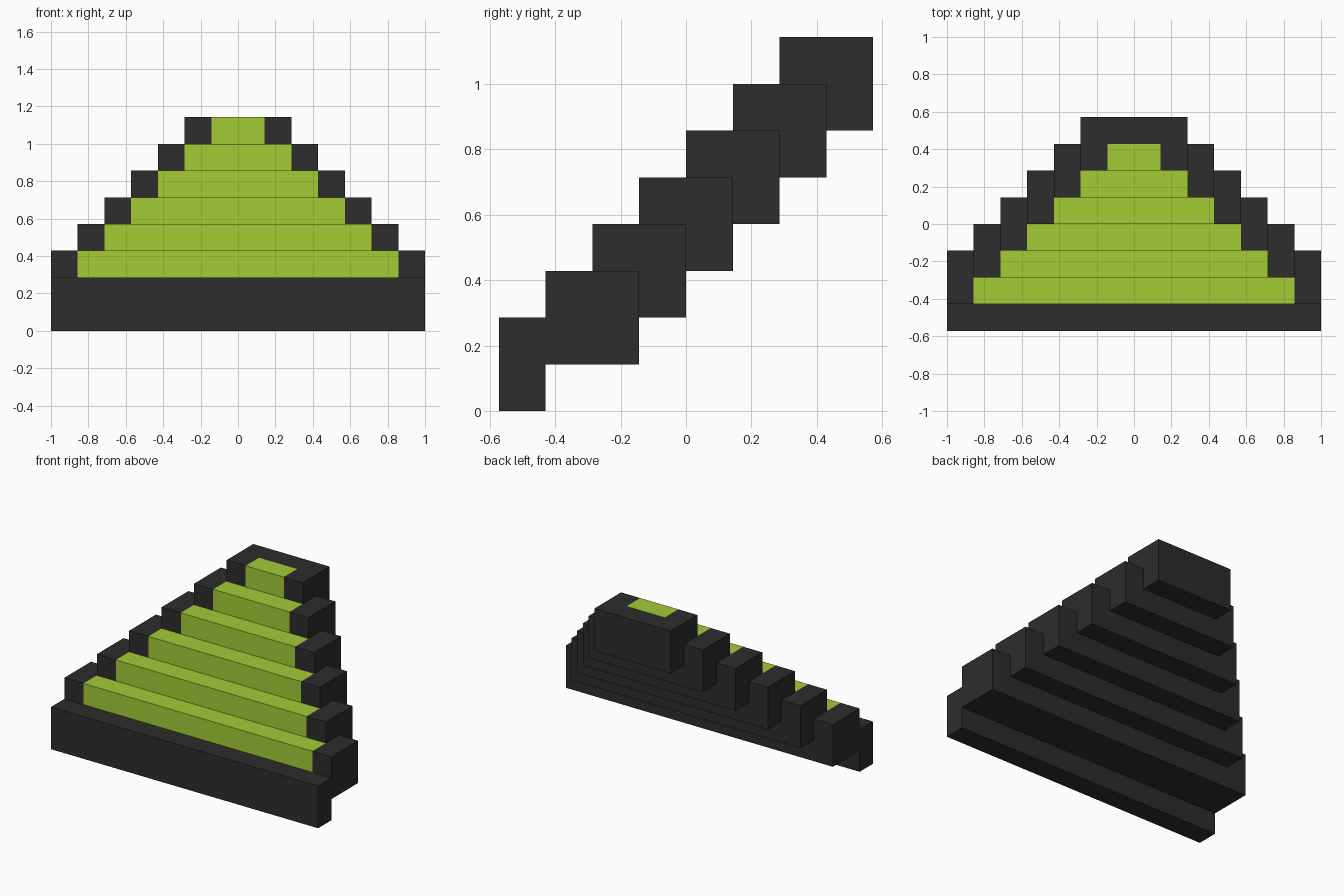
import bpy
import bmesh
from mathutils import Vector

if "Cube" in bpy.data.objects:
    bpy.data.objects.remove(bpy.data.objects["Cube"])

U = 1 / 7  # module: the model is 14 x 8 x 8 units


def material(name, color):
    m = bpy.data.materials.new(name)
    m.diffuse_color = (*color, 1)
    m.use_nodes = True
    m.node_tree.nodes["Principled BSDF"].inputs["Base Color"].default_value = m.diffuse_color
    return m


CHARCOAL = material("charcoal", (0.026, 0.026, 0.026))
LIME = material("lime_green", (0.371, 0.597, 0.036))


def block(name, half_width, y0, y1, z0, z1, tread=False):
    """Box in module units; tread paints a lime strip over its upper front edge."""
    bm = bmesh.new()
    bmesh.ops.create_cube(bm, size=1)
    size = Vector((2 * half_width, y1 - y0, z1 - z0))
    centre = Vector((0, (y0 + y1) / 2, (z0 + z1) / 2))
    for v in bm.verts:
        v.co = v.co * size + centre

    if tread:
        inner = half_width - 1
        # Cut the outline of the strip
        for point, normal in (((-inner, 0, 0), (1, 0, 0)), ((inner, 0, 0), (1, 0, 0)),
                              ((0, y0 + 1, 0), (0, 1, 0)), ((0, 0, z1 - 1), (0, 0, 1))):
            geom = bm.verts[:] + bm.edges[:] + bm.faces[:]
            bmesh.ops.bisect_plane(bm, geom=geom, plane_co=point, plane_no=normal)
        bm.normal_update()
        for f in bm.faces:
            c = f.calc_center_median()
            facing = f.normal.z > 0.5 or f.normal.y < -0.5
            if facing and abs(c.x) < inner and c.y < y0 + 1 and c.z > z1 - 1:
                f.material_index = 1

    bmesh.ops.scale(bm, vec=(U, U, U), verts=bm.verts)
    mesh = bpy.data.meshes.new(name)
    bm.to_mesh(mesh)
    bm.free()
    mesh.materials.append(CHARCOAL)
    mesh.materials.append(LIME)
    obj = bpy.data.objects.new(name, mesh)
    bpy.context.collection.objects.link(obj)


# Plain front sill
block("base_sill", 7, -4, -3, 0, 2)

# Six narrowing steps, each one module further back and higher
for k in range(1, 7):
    block(f"step_{k}", 8 - k, k - 4, k - 2, k, k + 2, tread=True)
